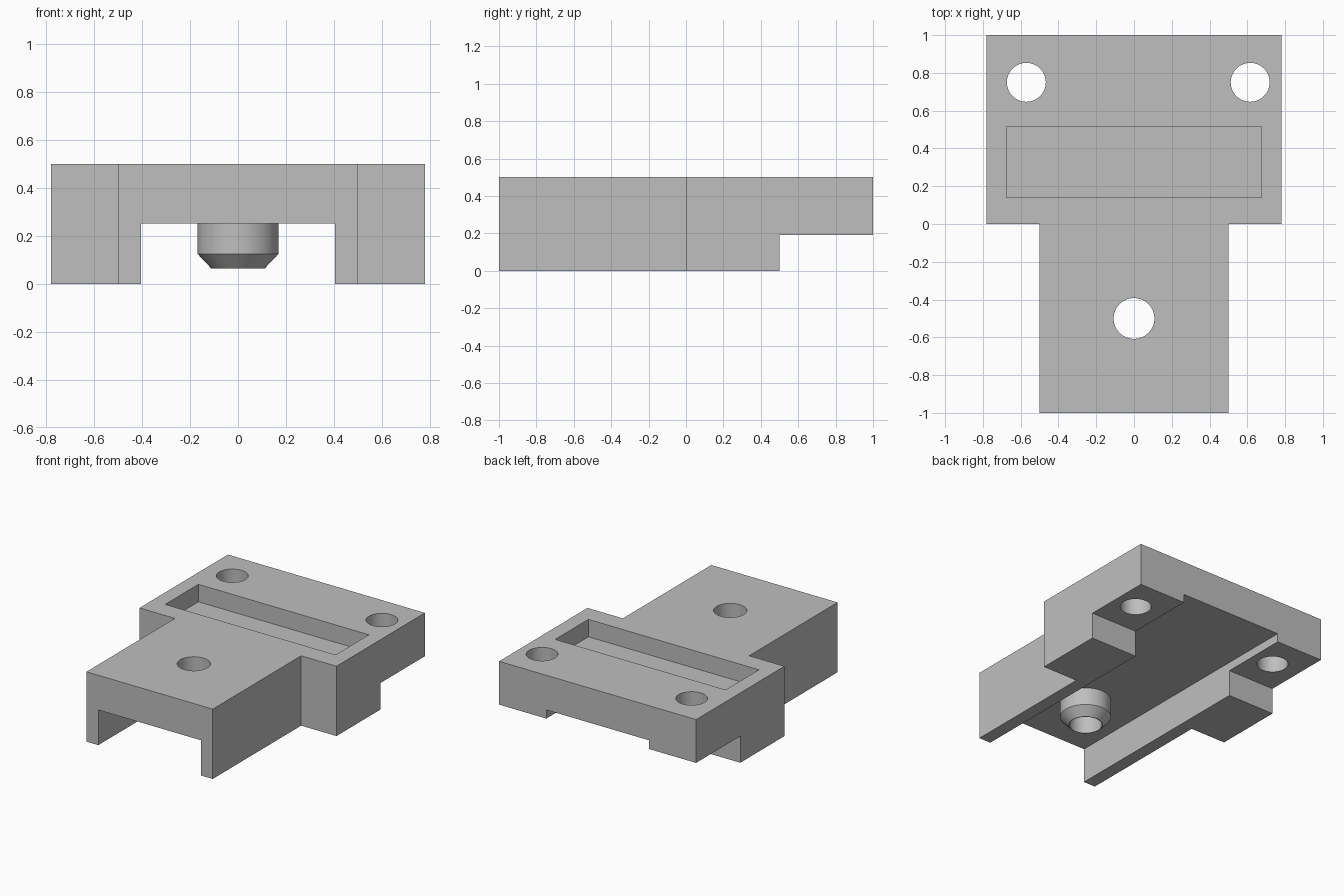
import bpy, bmesh, math
from mathutils import Matrix, Vector

cube = bpy.data.objects.get("Cube")
if cube:
    bpy.data.objects.remove(cube, do_unlink=True)

grey = bpy.data.materials.new("plain grey")
grey.use_nodes = True
grey.diffuse_color = (0.52, 0.52, 0.52, 1)
grey.node_tree.nodes["Principled BSDF"].inputs["Base Color"].default_value = grey.diffuse_color


def make_object(name, bm):
    bmesh.ops.recalc_face_normals(bm, faces=bm.faces)
    mesh = bpy.data.meshes.new(name)
    bm.to_mesh(mesh)
    bm.free()
    mesh.materials.append(grey)
    obj = bpy.data.objects.new(name, mesh)
    bpy.context.collection.objects.link(obj)
    return obj


def box(name, low, high):
    low, high = Vector(low), Vector(high)
    bm = bmesh.new()
    place = Matrix.Translation((low + high) / 2) @ Matrix.Diagonal((*(high - low), 1))
    bmesh.ops.create_cube(bm, size=1, matrix=place)
    return make_object(name, bm)


def cone(name, x, y, bottom, top, r_bottom, r_top):
    bm = bmesh.new()
    bmesh.ops.create_cone(bm, cap_ends=True, segments=64, radius1=r_bottom, radius2=r_top,
                          depth=top - bottom,
                          matrix=Matrix.Translation((x, y, (bottom + top) / 2)))
    return make_object(name, bm)


def extrude_plan(name, outline, height):
    bm = bmesh.new()
    face = bm.faces.new([bm.verts.new((x, y, 0)) for x, y in outline])
    new = bmesh.ops.extrude_face_region(bm, geom=[face])["geom"]
    bmesh.ops.translate(bm, vec=(0, 0, height),
                        verts=[v for v in new if isinstance(v, bmesh.types.BMVert)])
    return make_object(name, bm)


def activate(obj):
    bpy.ops.object.select_all(action="DESELECT")
    obj.select_set(True)
    bpy.context.view_layer.objects.active = obj


def combine(target, tool, operation):
    tool.hide_render = True
    mod = target.modifiers.new(tool.name, "BOOLEAN")
    mod.operation, mod.solver, mod.object = operation, "EXACT", tool
    activate(target)
    bpy.ops.object.modifier_apply(modifier=mod.name)
    bpy.data.objects.remove(tool, do_unlink=True)


# T-shaped body
wide, narrow, top = 0.78, 0.5, 0.5
half = [(narrow, -1), (narrow, 0), (wide, 0), (wide, 1)]
body = extrude_plan("bracket_body", half + [(-x, y) for x, y in reversed(half)], top)

# Underside channel, raised back ledge and shallow top pocket
combine(body, box("channel_cutter", (-0.406, -1.2, -0.2), (0.406, 1.2, 0.252)), "DIFFERENCE")
combine(body, box("ledge_cutter", (-1, 0.5, -0.2), (1, 1.2, 0.19)), "DIFFERENCE")
combine(body, box("pocket_cutter", (-0.675, 0.14, 0.375), (0.675, 0.516, 0.7)), "DIFFERENCE")

# Locating boss with a tapered tip
boss = extrude_plan("boss", [(0.169 * math.cos(a), 0.169 * math.sin(a) - narrow)
                             for a in [math.tau * i / 64 for i in range(64)]], 0.175)
boss.data.transform(Matrix.Translation((0, 0, 0.125)))
combine(boss, cone("boss_tip", 0, -0.5, 0.065, 0.125, 0.112, 0.169), "UNION")
combine(body, boss, "UNION")

# Screw holes
for x, y, radius in [(0, -0.5, 0.108), (-0.57, 0.75, 0.103), (0.615, 0.75, 0.103)]:
    combine(body, cone("hole_cutter", x, y, -0.3, 0.8, radius, radius), "DIFFERENCE")

activate(body)
bpy.ops.object.shade_smooth_by_angle(angle=math.radians(30))
